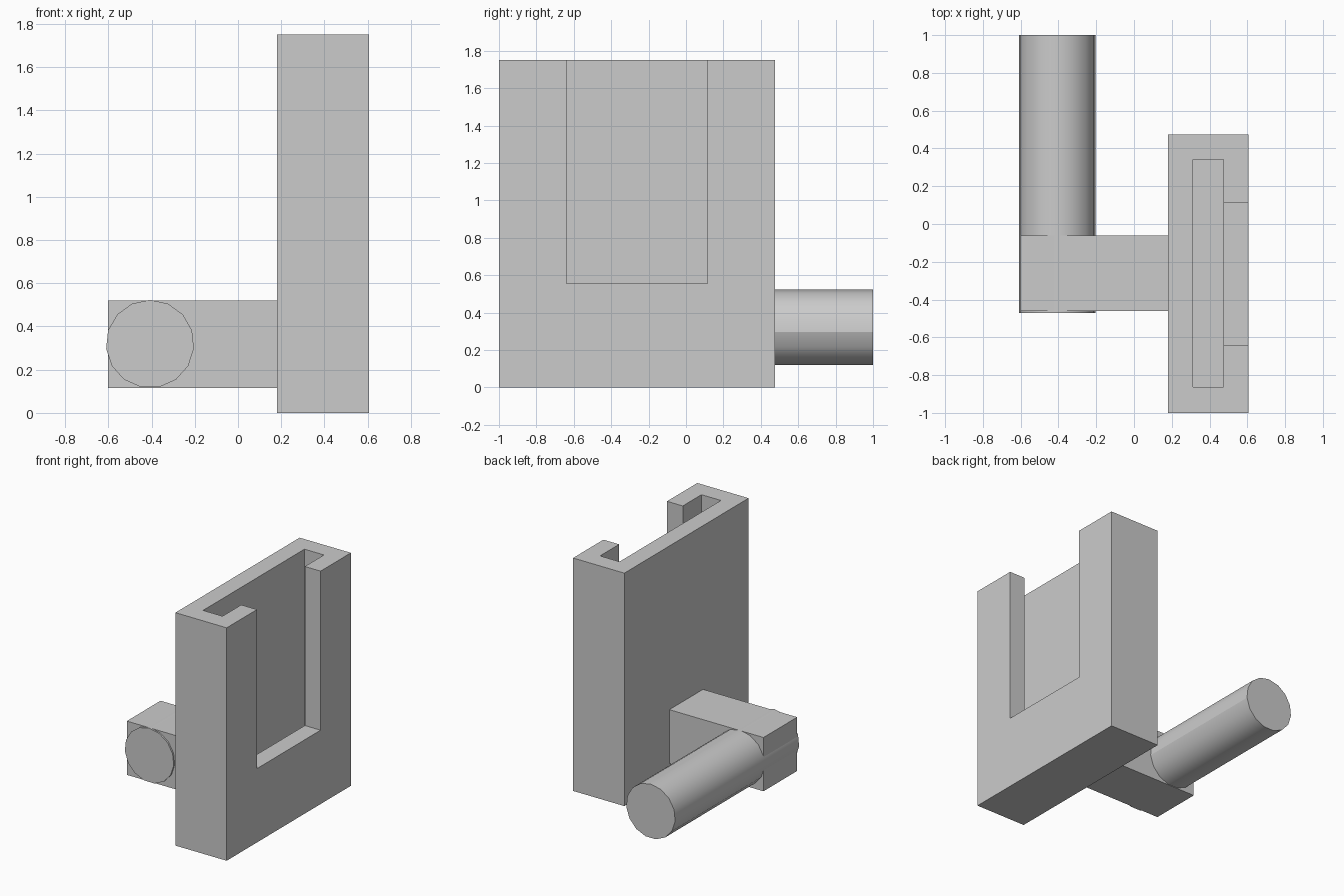
import bpy
import math

cube = bpy.data.objects.get("Cube")
if cube:
    bpy.data.objects.remove(cube, do_unlink=True)

COLOUR = (0.6, 0.6, 0.6, 1.0)
grey = bpy.data.materials.new("plain_grey")
grey.use_nodes = True
grey.diffuse_color = COLOUR
grey.node_tree.nodes["Principled BSDF"].inputs["Base Color"].default_value = COLOUR


def box(name, low, high):
    """Axis-aligned box between two corners."""
    bpy.ops.mesh.primitive_cube_add(size=1, location=[(a + b) / 2 for a, b in zip(low, high)])
    ob = bpy.context.object
    ob.name = name
    ob.scale = [b - a for a, b in zip(low, high)]
    bpy.ops.object.transform_apply(location=False, rotation=False, scale=True)
    ob.data.materials.append(grey)
    return ob


def cut(target, cutter):
    """Subtract the cutter from the target and discard it."""
    cutter.hide_render = True
    mod = target.modifiers.new("cut", 'BOOLEAN')
    mod.operation = 'DIFFERENCE'
    mod.solver = 'EXACT'
    mod.object = cutter
    bpy.context.view_layer.objects.active = target
    bpy.ops.object.modifier_apply(modifier=mod.name)
    bpy.data.objects.remove(cutter, do_unlink=True)


# Upright holder: open-topped pocket with a window through its outer wall
holder = box("holder_body", (0.18, -1, 0), (0.606, 0.475, 1.75))
cut(holder, box("pocket_cutter", (0.313, -0.862, 0.14), (0.475, 0.342, 1.9)))
cut(holder, box("window_cutter", (0.4, -0.64, 0.555), (0.7, 0.115, 1.9)))

# Square arm joining holder and peg
box("arm", (-0.602, -0.46, 0.116), (0.18, -0.06, 0.52))

# Round peg running front to back, with a vertex at the top
SIDES, RADIUS, FRONT, BACK = 15, 0.204, -0.472, 1.0
bpy.ops.mesh.primitive_cylinder_add(
    vertices=SIDES, radius=RADIUS, depth=BACK - FRONT,
    location=(-0.407, (FRONT + BACK) / 2, 0.319), rotation=(math.pi / 2, 0, 0))
peg = bpy.context.object
peg.name = "peg"
bpy.ops.object.transform_apply(location=False, rotation=True, scale=False)
if max(v.co.z for v in peg.data.vertices) < RADIUS - 0.001:
    for v in peg.data.vertices:
        v.co.z = -v.co.z
    peg.data.flip_normals()
peg.data.materials.append(grey)
bpy.ops.object.shade_smooth_by_angle(angle=math.radians(30))

# Crisp seam along the peg's inner side
for edge in peg.data.edges:
    a, b = (peg.data.vertices[i].co for i in edge.vertices)
    if abs(a.y - b.y) > 1 and min(a.x, b.x) > RADIUS * 0.98:
        edge.use_edge_sharp = True
